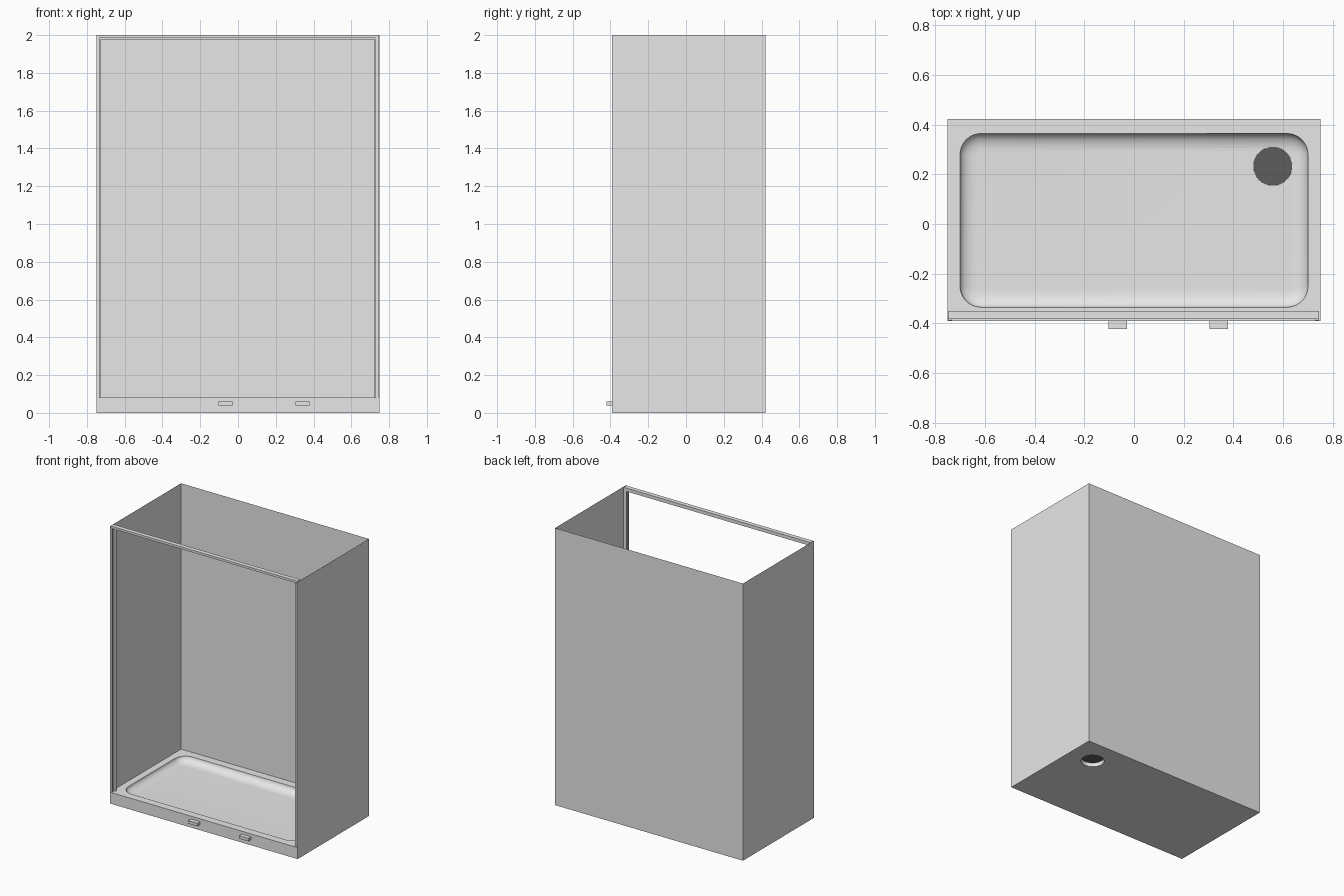
import bpy, bmesh
from math import sin, cos, pi

cube = bpy.data.objects.get("Cube")
if cube:
    bpy.data.objects.remove(cube)

W, BACK, FRONT, TOP, LIP = 0.75, 0.422, -0.391, 2.0, 0.082
DRAIN, DRAIN_R = (0.558, 0.232), 0.078


def material(name, value):
    m = bpy.data.materials.new(name)
    m.use_nodes = True
    colour = (value, value, value, 1)
    m.diffuse_color = colour
    m.node_tree.nodes["Principled BSDF"].inputs["Base Color"].default_value = colour
    return m


white = material("light_grey", 0.8)
dark = material("dark_grey", 0.11)


def finish(name, bm, mat):
    mesh = bpy.data.meshes.new(name)
    bm.to_mesh(mesh)
    bm.free()
    mesh.materials.append(mat)
    ob = bpy.data.objects.new(name, mesh)
    bpy.context.collection.objects.link(ob)
    return ob


def add_box(bm, x0, x1, y0, y1, z0, z1):
    made = bmesh.ops.create_cube(bm, size=1)["verts"]
    for v in made:
        v.co.x = x1 if v.co.x > 0 else x0
        v.co.y = y1 if v.co.y > 0 else y0
        v.co.z = z1 if v.co.z > 0 else z0


def boxes(name, *dims):
    bm = bmesh.new()
    for d in dims:
        add_box(bm, *d)
    return finish(name, bm, white)


def cylinder(name, radius, z0, z1, mat):
    bm = bmesh.new()
    made = bmesh.ops.create_cone(bm, cap_ends=True, segments=48, radius1=radius,
                                 radius2=radius, depth=z1 - z0)["verts"]
    bmesh.ops.translate(bm, verts=made, vec=(*DRAIN, (z0 + z1) / 2))
    return finish(name, bm, mat)


def rounded_ring(bm, x0, x1, y0, y1, r, height, n=10):
    """Rounded rectangle of vertices, at a height given by a function of x and y."""
    ring = []
    corners = ((x1, y1, -1, -1), (x0, y1, 1, -1), (x0, y0, 1, 1), (x1, y0, -1, 1))
    for i, (cx, cy, sx, sy) in enumerate(corners):
        for k in range(n + 1):
            a = pi / 2 * (i + k / n)
            x, y = cx + sx * r + r * cos(a), cy + sy * r + r * sin(a)
            ring.append(bm.verts.new((x, y, height(x, y))))
    return ring


# Tray: solid base with a rounded basin whose floor falls toward the drain
def floor_z(x, y):
    return 0.034 + 0.006 * (DRAIN[0] - x) + 0.006 * (DRAIN[1] - y)


bm = bmesh.new()
E = 0.0005
outer = (-W + E, W - E, FRONT, BACK - E)
rings = [rounded_ring(bm, *outer, 0, lambda x, y: 0.0),
         rounded_ring(bm, *outer, 0, lambda x, y: LIP)]
STEPS = 8
for s in range(STEPS + 1):
    a = pi / 2 * s / STEPS
    inset = 0.07 * (1 - cos(a))
    rings.append(rounded_ring(
        bm, -0.70 + inset, 0.70 - inset, -0.335 + inset, 0.364 - inset, 0.085 - inset,
        lambda x, y, t=sin(a): LIP + (floor_z(x, y) - LIP) * t))
for lower, upper in zip(rings, rings[1:]):
    for i in range(len(lower)):
        j = (i + 1) % len(lower)
        bm.faces.new((lower[i], lower[j], upper[j], upper[i]))
bm.faces.new(rings[-1])
bm.faces.new(rings[0][::-1])
bmesh.ops.remove_doubles(bm, verts=bm.verts, dist=1e-5)
bmesh.ops.recalc_face_normals(bm, faces=bm.faces)
tray = finish("shower_tray", bm, white)

# Drain hole through the tray
cutter = cylinder("drain_cutter", DRAIN_R, -0.1, 0.2, white)
cutter.hide_render = True
cut = tray.modifiers.new("drain_hole", "BOOLEAN")
cut.operation, cut.object, cut.solver = "DIFFERENCE", cutter, "EXACT"
bpy.ops.object.select_all(action="DESELECT")
bpy.context.view_layer.objects.active = tray
tray.select_set(True)
bpy.ops.object.modifier_apply(modifier=cut.name)
bpy.data.objects.remove(cutter)
bpy.ops.object.shade_smooth_by_angle(angle=pi / 6)

# Drain cover
cylinder("drain_cover", DRAIN_R - E, 0.029, 0.033, dark)

# Thin walls: left, back and right sheets, open at the top and front
bm = bmesh.new()
plan = ((W, FRONT), (W, BACK), (-W, BACK), (-W, FRONT))
low = [bm.verts.new((x, y, 0)) for x, y in plan]
high = [bm.verts.new((x, y, TOP)) for x, y in plan]
for i in range(3):
    bm.faces.new((low[i], low[i + 1], high[i + 1], high[i]))
finish("walls", bm, white)

# Door frame: channel-shaped jambs and top rail
# Each strip of the channel: depth into the opening, front y, back y
CHANNEL = ((0.016, -0.388, -0.381), (0.010, -0.381, -0.358), (0.024, -0.358, -0.351))


def jamb(name, edge, side):
    boxes(name, *[(*sorted((edge, edge - side * d)), y0, y1, LIP, TOP - 0.012)
                  for d, y0, y1 in CHANNEL])


jamb("left_jamb", 0.744, 1)
jamb("right_jamb", -0.749, -1)
boxes("top_rail", *[(-0.749, 0.744, max(y0, -0.383), y1, TOP - d, TOP)
                    for d, y0, y1 in CHANNEL])

# Small blocks on the tray front
for name, x in (("right_front_block", -0.066), ("left_front_block", 0.341)):
    boxes(name, (x - 0.037, x + 0.037, -0.422, FRONT, 0.04, 0.061))
